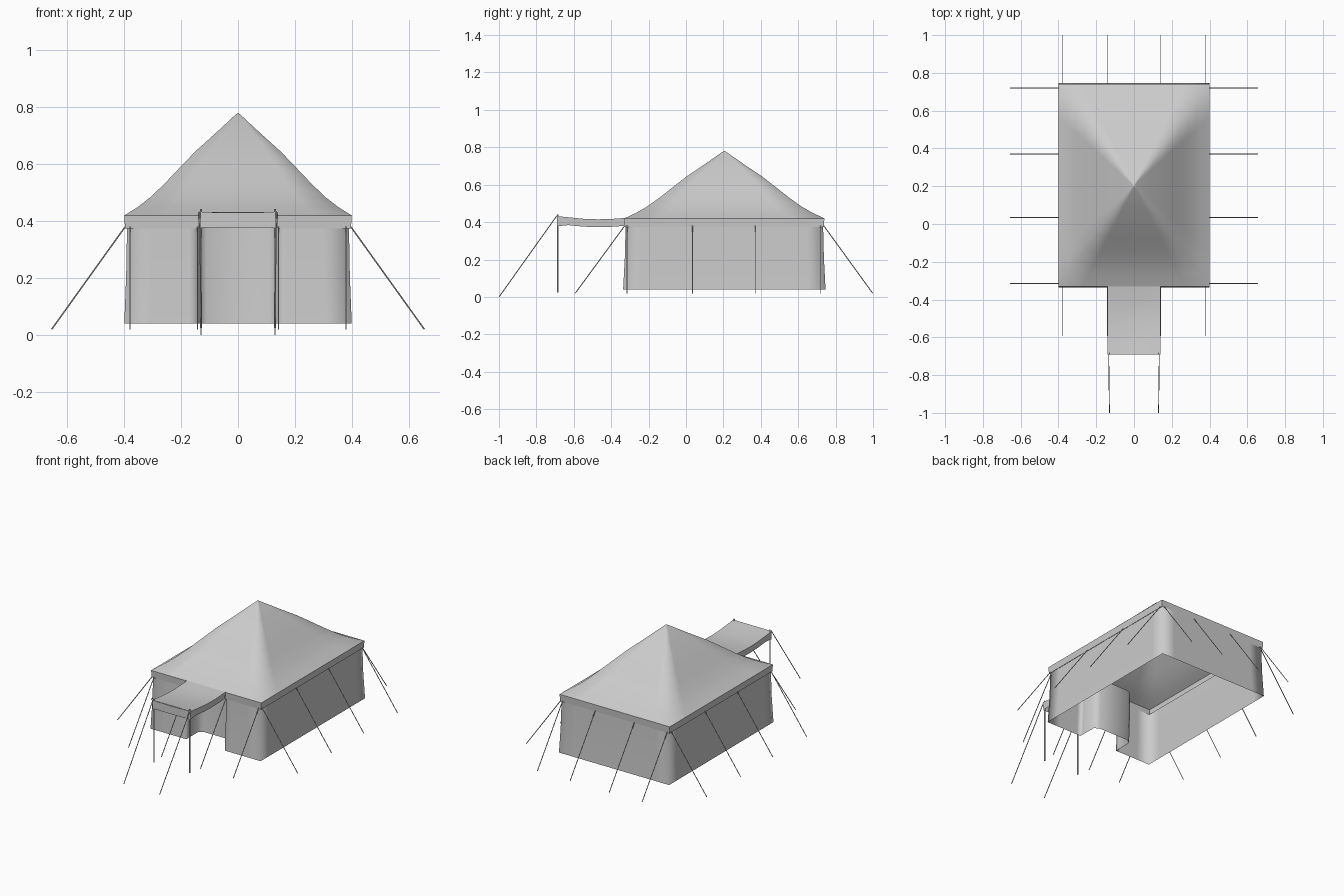
import bpy, bmesh, math
from mathutils import Vector

if "Cube" in bpy.data.objects:
    bpy.data.objects.remove(bpy.data.objects["Cube"])

CY, HX, HY = 0.205, 0.40, 0.535      # tent centre in y, half sizes
DOOR = 0.14


def make(name, rows, closed=False, skip=None, smooth=180):
    """Skin a list of equal-length point rows into a sheet."""
    bm = bmesh.new()
    grid = [[bm.verts.new(p) for p in r] for r in rows]
    n = len(rows[0])
    for a, b in zip(grid, grid[1:]):
        for i in range(n if closed else n - 1):
            if skip and i in skip:
                continue
            j = (i + 1) % n
            bm.faces.new((a[i], a[j], b[j], b[i]))
    bmesh.ops.remove_doubles(bm, verts=bm.verts, dist=1e-5)
    bmesh.ops.recalc_face_normals(bm, faces=bm.faces)
    me = bpy.data.meshes.new(name)
    bm.to_mesh(me)
    bm.free()
    ob = bpy.data.objects.new(name, me)
    bpy.context.collection.objects.link(ob)
    bpy.context.view_layer.objects.active = ob
    bpy.ops.object.select_all(action='DESELECT')
    ob.select_set(True)
    bpy.ops.object.shade_smooth_by_angle(angle=math.radians(smooth))
    return ob


def rod(name, a, b, r):
    a, b = Vector(a), Vector(b)
    bpy.ops.mesh.primitive_cylinder_add(vertices=6, radius=r, depth=(b - a).length,
                                        location=(a + b) / 2)
    ob = bpy.context.object
    ob.name = name
    ob.rotation_mode = 'QUATERNION'
    ob.rotation_quaternion = (b - a).to_track_quat('Z', 'Y')


FR = [-1, -0.675, -0.35, 0, 0.35, 0.675]


def ring(t, z, sx=HX, sy=HY):
    """Rectangular loop, starting along the front edge."""
    pts = ([(f, -1) for f in FR] + [(1, f) for f in FR]
           + [(-f, 1) for f in FR] + [(-1, -f) for f in FR])
    return [(u * t * sx, CY + v * t * sy, z) for u, v in pts]


# peaked canvas roof with a slightly concave slope
profile = [(0.02, 0.775), (0.2, 0.708), (0.375, 0.645), (0.5, 0.593),
           (0.65, 0.53), (0.77, 0.484), (0.88, 0.45), (1, 0.42)]
roof = make("roof", [[(0, CY, 0.78)] * 24] + [ring(t, z) for t, z in profile], closed=True)

# hanging edge strip, open where the awning joins
make("valance", [ring(1, 0.42), ring(1, 0.375, 0.397, 0.532)], closed=True,
     skip={2, 3}, smooth=50)

# walls with recessed doorway
c = 0.09
fx, fy, by = 0.39, CY - 0.528, CY + 0.528
half = [(0, fy + 0.14), (DOOR - 0.03, fy + 0.14), (DOOR, fy + 0.12), (DOOR, fy + 0.02), (DOOR, fy),
        (DOOR + 0.03, fy), (fx - c, fy), (fx, fy), (fx, fy + c), (fx, CY),
        (fx, by - c), (fx, by), (fx - c, by), (0, by)]
path = half + [(-x, y) for x, y in half[-2:0:-1]]


def wall_row(z, s):
    return [(x * (s if abs(x) > 0.2 else 1), CY + (y - CY) * s, z) for x, y in path]


make("walls", [wall_row(0.38, 1), wall_row(0.21, 1.008), wall_row(0.04, 1.025)], closed=True,
     smooth=180)

# awning: sagging sheet out over the door
ys = [(-0.33, 0.422), (-0.40, 0.417), (-0.47, 0.415), (-0.55, 0.418), (-0.63, 0.426), (-0.69, 0.432)]
xs = [-1, -0.5, 0, 0.5, 1]
make("awning", [[(u * 0.14, y, z - 0.008 * (1 - u * u)
                  * math.sin(math.pi * (-0.33 - y) / 0.36)) for u in xs] for y, z in ys])

# awning edge strip along both sides and the front
edge = [(-0.14, y, z) for y, z in ys] + [(0, -0.69, 0.43)] + [(0.14, y, z) for y, z in ys[::-1]]
make("awning_valance", [edge, [(x * 0.98, y, z - 0.042 - 0.012 * max(0, (-y - 0.63) / 0.06))
                               for x, y, z in edge]], smooth=50)

# poles and guy lines
R = 0.0025
for s in (-1, 1):
    rod("awning_pole", (s * 0.13, -0.685, 0.025), (s * 0.13, -0.685, 0.442), 0.004)
    rod("awning_guy_line", (s * 0.134, -0.69, 0.435), (s * 0.13, -0.999, 0.001), R)
    for y in (-0.315, 0.035, 0.37, 0.72):
        rod("side_guy_line", (s * 0.397, y, 0.38), (s * 0.655, y, 0.02), R)
    for x in (0.38, 0.142):
        rod("back_guy_line", (s * x, 0.737, 0.38), (s * x, 0.998, 0.02), R)
        rod("front_guy_line", (s * x, -0.328, 0.38), (s * x, -0.592, 0.02), R)
